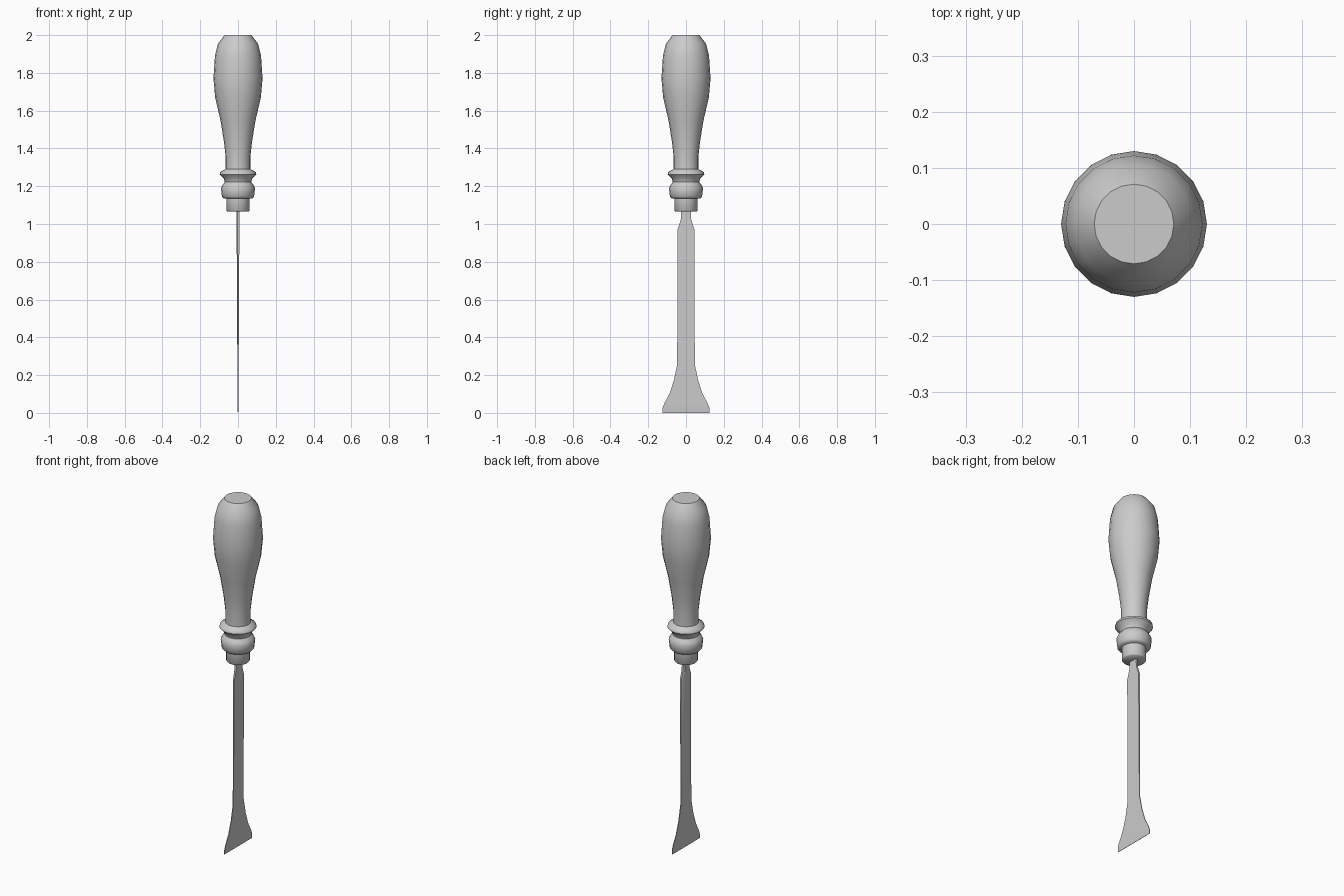
import bpy, bmesh, math

if "Cube" in bpy.data.objects:
    bpy.data.objects.remove(bpy.data.objects["Cube"])

grey = bpy.data.materials.new("plain_grey")
grey.use_nodes = True
COLOUR = (0.6, 0.6, 0.6, 1)
grey.diffuse_color = COLOUR
grey.node_tree.nodes["Principled BSDF"].inputs["Base Color"].default_value = COLOUR


def loft(name, rings, angle):
    """Skin equal-sized rings of points and cap both ends."""
    bm = bmesh.new()
    loops = [[bm.verts.new(p) for p in ring] for ring in rings]
    n = len(loops[0])
    for low, high in zip(loops, loops[1:]):
        for i in range(n):
            j = (i + 1) % n
            bm.faces.new((low[i], low[j], high[j], high[i]))
    bm.faces.new(loops[0])
    bm.faces.new(loops[-1])
    bmesh.ops.recalc_face_normals(bm, faces=bm.faces)
    mesh = bpy.data.meshes.new(name)
    bm.to_mesh(mesh)
    bm.free()
    mesh.materials.append(grey)
    obj = bpy.data.objects.new(name, mesh)
    bpy.context.collection.objects.link(obj)
    bpy.ops.object.select_all(action="DESELECT")
    bpy.context.view_layer.objects.active = obj
    obj.select_set(True)
    bpy.ops.object.shade_smooth_by_angle(angle=math.radians(angle))
    return obj


def turned(name, profile, angle, sides=20):
    """Turn a (radius, height) profile about the z axis."""
    turns = [math.tau * i / sides for i in range(sides)]
    return loft(name, [[(r * math.cos(a), r * math.sin(a), z) for a in turns]
                       for r, z in profile], angle)


# Handle: turned grip with a collar and bead at its foot
turned("handle", [
    (0.076, 1.135), (0.085, 1.145), (0.09, 1.19), (0.083, 1.205),
    (0.07, 1.222), (0.075, 1.24), (0.097, 1.262), (0.094, 1.275),
    (0.066, 1.29), (0.066, 1.36), (0.075, 1.44), (0.093, 1.55),
    (0.121, 1.67), (0.13, 1.77), (0.122, 1.89), (0.106, 1.955),
    (0.071, 2.0)], 50)

# Ferrule: short metal ring below the handle
turned("ferrule", [(0.056, 1.065), (0.062, 1.072), (0.062, 1.14)], 50)


def section(width, thick, z):
    """Blade slice: flat on the +x side, chamfered on the -x side."""
    inner = width * 0.75
    return [(thick, -width, z), (thick, width, z), (-thick * 0.2, width, z),
            (-thick, inner, z), (-thick, -inner, z), (-thick * 0.2, -width, z)]


# Blade: narrow neck, straight shank, flared cutting end with a fine edge
loft("blade", [section(*s) for s in [
    (0.125, 0.001, 0.0), (0.124, 0.003, 0.026), (0.115, 0.003, 0.05),
    (0.088, 0.003, 0.1), (0.065, 0.003, 0.17), (0.047, 0.0035, 0.255),
    (0.045, 0.005, 0.6), (0.045, 0.0075, 0.97), (0.028, 0.008, 1.02),
    (0.025, 0.008, 1.09)]], 30)
